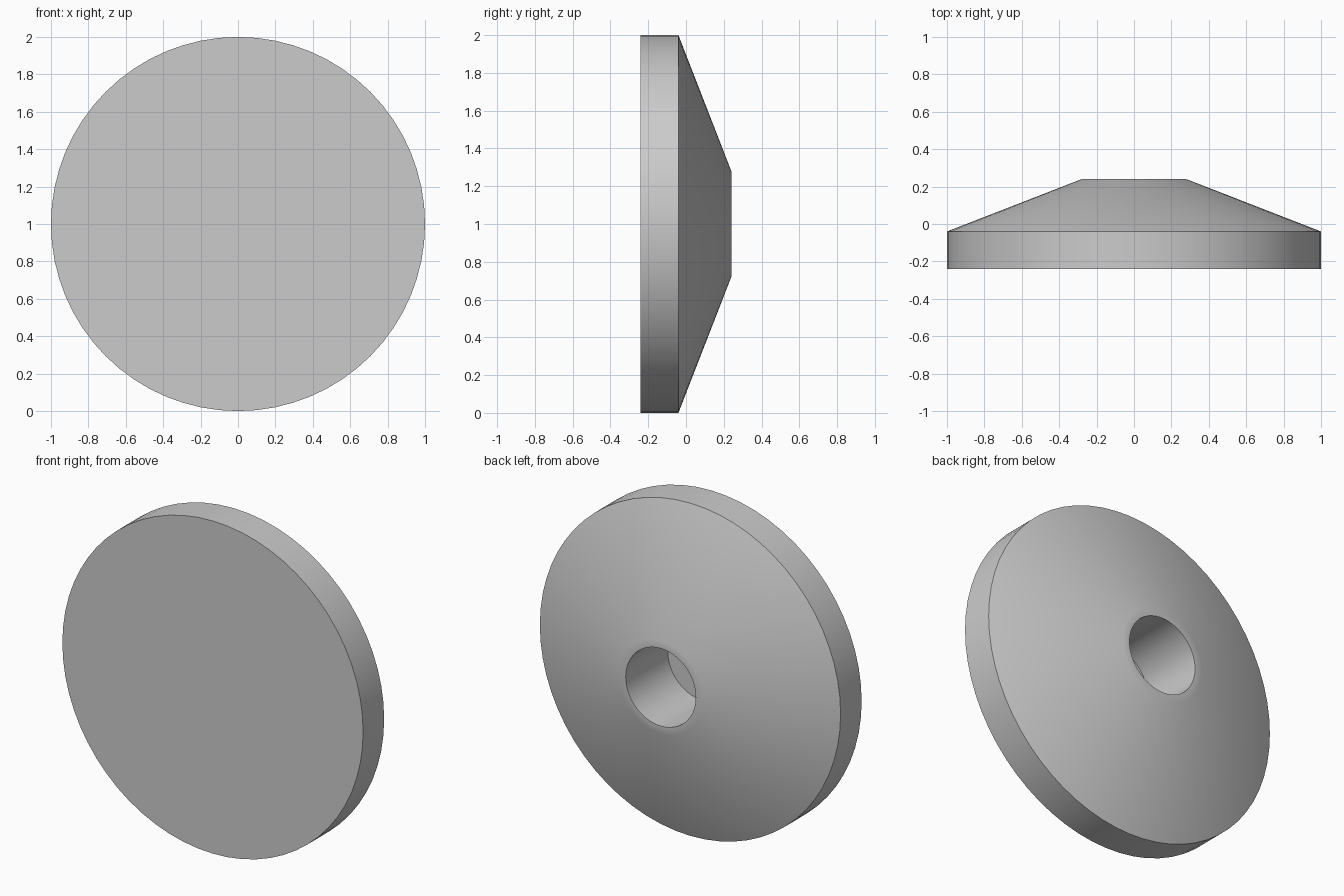
import bpy, bmesh, math
from mathutils import Matrix, Vector

cube = bpy.data.objects.get("Cube")
if cube:
    bpy.data.objects.remove(cube, do_unlink=True)

SEGMENTS = 64

# Plain grey material
grey = bpy.data.materials.new("plain grey")
grey.use_nodes = True
color = (0.6, 0.6, 0.6, 1)
grey.diffuse_color = color
grey.node_tree.nodes["Principled BSDF"].inputs["Base Color"].default_value = color

# Half section as (radius, y): front face, rim, cone, flat lip, blind bore, bore floor
profile = [(0, -0.24), (1, -0.24), (1, -0.04), (0.28, 0.24),
           (0.233, 0.24), (0.233, -0.16), (0, -0.16)]

# Spin the section around the y axis
bm = bmesh.new()
verts = [bm.verts.new((r, y, 0)) for r, y in profile]
edges = [bm.edges.new(pair) for pair in zip(verts, verts[1:])]
bmesh.ops.spin(bm, geom=verts + edges, cent=(0, 0, 0), axis=(0, 1, 0),
               angle=math.tau, steps=SEGMENTS, use_duplicate=False)
bmesh.ops.remove_doubles(bm, verts=bm.verts, dist=0.0005)
bmesh.ops.recalc_face_normals(bm, faces=bm.faces)
bmesh.ops.translate(bm, verts=bm.verts, vec=(0, 0, 1))

mesh = bpy.data.meshes.new("conical_disc")
bm.to_mesh(mesh)
bm.free()
disc = bpy.data.objects.new("conical_disc", mesh)
bpy.context.collection.objects.link(disc)
mesh.materials.append(grey)

# Smooth the cone and lip together, keep the rims sharp
bpy.ops.object.select_all(action="DESELECT")
disc.select_set(True)
bpy.context.view_layer.objects.active = disc
bpy.ops.object.shade_smooth_by_angle(angle=math.radians(30))
